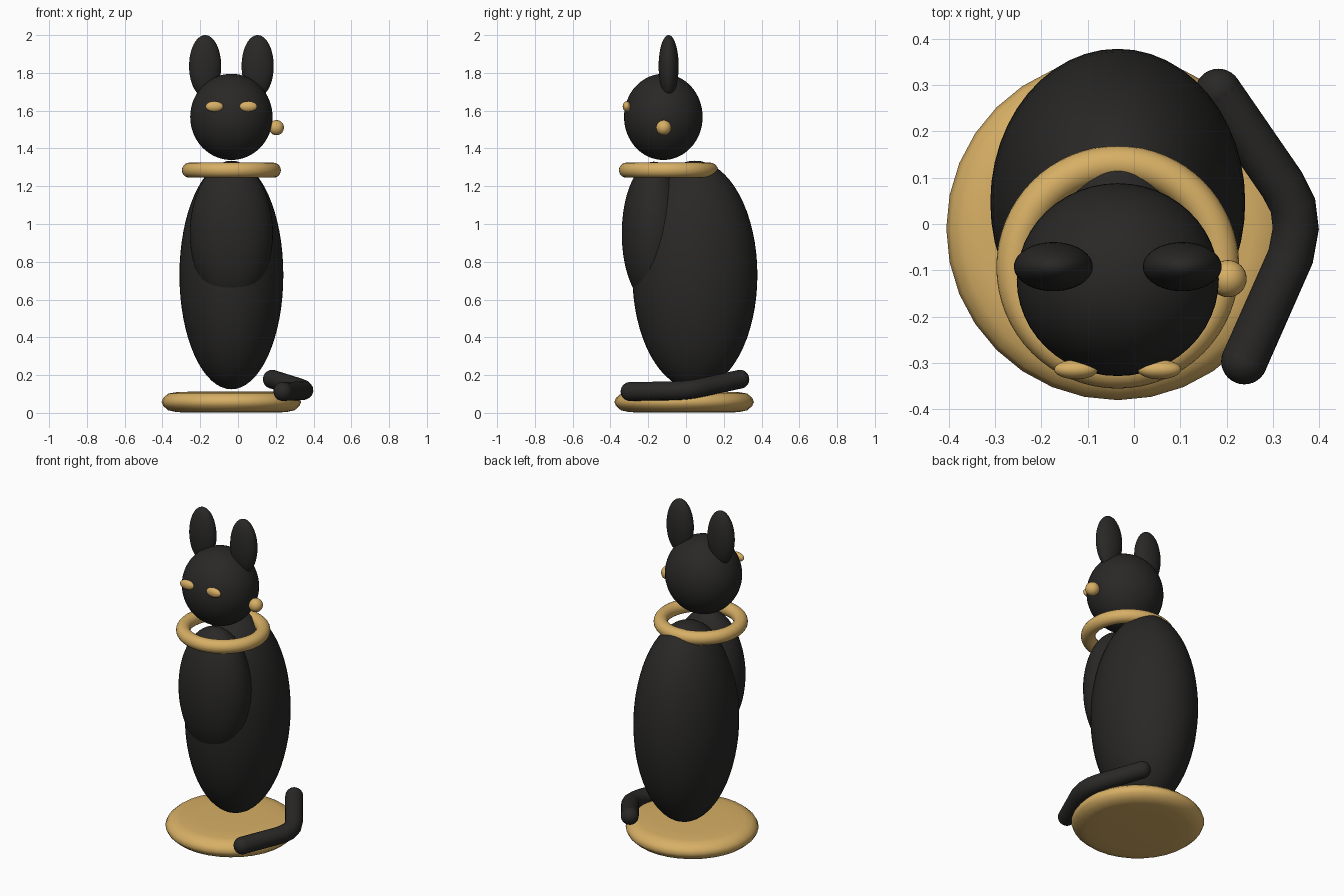
import bpy
import math

if "Cube" in bpy.data.objects:
    bpy.data.objects.remove(bpy.data.objects["Cube"])

CX = -0.035  # symmetry plane of the seated figure


def material(name, rgb):
    m = bpy.data.materials.new(name)
    m.diffuse_color = (*rgb, 1)
    m.use_nodes = True
    m.node_tree.nodes["Principled BSDF"].inputs["Base Color"].default_value = m.diffuse_color
    return m


black = material("black", (0.022, 0.021, 0.020))
gold = material("gold", (0.68, 0.43, 0.13))


def finish(name, mat):
    o = bpy.context.object
    o.name = name
    o.data.materials.append(mat)
    bpy.ops.object.shade_smooth()
    return o


def ellipsoid(name, loc, radii, mat, seg=48, rings=32):
    bpy.ops.mesh.primitive_uv_sphere_add(segments=seg, ring_count=rings, location=loc)
    bpy.context.object.scale = radii
    return finish(name, mat)


# Plinth: lathed disc with a rounded rim
profile = [(0.0, 0.0), (0.20, 0.001), (0.29, 0.004), (0.335, 0.014), (0.36, 0.036),
           (0.37, 0.058), (0.36, 0.08), (0.335, 0.102), (0.29, 0.110), (0.20, 0.113), (0.0, 0.114)]
N = 32
verts, faces = [], []
for r, z in profile[1:-1]:
    for i in range(N):
        a = 2 * math.pi * i / N
        verts.append((r * math.cos(a), r * math.sin(a), z))
for j in range(len(profile) - 3):
    for i in range(N):
        k = (i + 1) % N
        faces.append((j * N + i, j * N + k, (j + 1) * N + k, (j + 1) * N + i))
last = (len(profile) - 3) * N
faces += [tuple(reversed(range(N))), tuple(range(last, last + N))]
mesh = bpy.data.meshes.new("base")
mesh.from_pydata(verts, [], faces)
base = bpy.data.objects.new("base", mesh)
base.location = (CX, -0.01, 0)
bpy.context.collection.objects.link(base)
bpy.context.view_layer.objects.active = base
base.select_set(True)
finish("base", gold)

# Torso, chest and head
ellipsoid("body", (CX, 0.047, 0.73), (0.275, 0.331, 0.605), black)
ellipsoid("chest", (CX, -0.17, 0.95), (0.22, 0.17, 0.38), black)
ellipsoid("head", (CX, -0.12, 1.567), (0.218, 0.208, 0.228), black)

# Ears and eyes, mirrored about the symmetry plane
for side, s in (("left", -1), ("right", 1)):
    ellipsoid(side + "_ear", (CX + s * 0.139, -0.092, 1.836), (0.085, 0.053, 0.164), black)
    ellipsoid(side + "_eye", (CX + s * 0.09, -0.314, 1.622), (0.047, 0.021, 0.028), gold, 32, 16)

# Collar ring and single earring
bpy.ops.mesh.primitive_torus_add(location=(CX, -0.093, 1.285), major_radius=0.222,
                                 minor_radius=0.04, major_segments=64, minor_segments=20)
finish("collar", gold)
ellipsoid("earring", (0.203, -0.118, 1.51), (0.04, 0.04, 0.04), gold, 32, 16)

# Tail: round tube bent around the side, with rounded ends
path = [(0.182, 0.285, 0.178), (0.32, 0.085, 0.135), (0.343, 0.04, 0.126),
        (0.349, -0.01, 0.12), (0.338, -0.07, 0.117), (0.238, -0.296, 0.113)]
TR = 0.05
curve = bpy.data.curves.new("tail", 'CURVE')
curve.dimensions = '3D'
curve.bevel_depth = TR
curve.bevel_resolution = 6
spline = curve.splines.new('POLY')
spline.points.add(len(path) - 1)
for p, co in zip(spline.points, path):
    p.co = (*co, 1)
tail = bpy.data.objects.new("tail", curve)
bpy.context.collection.objects.link(tail)
bpy.ops.object.select_all(action='DESELECT')
tail.select_set(True)
bpy.context.view_layer.objects.active = tail
bpy.ops.object.convert(target='MESH')
finish("tail", black)
ellipsoid("tail_root", path[0], (TR, TR, TR), black, 32, 16)
ellipsoid("tail_tip", path[-1], (TR, TR, TR), black, 32, 16)
